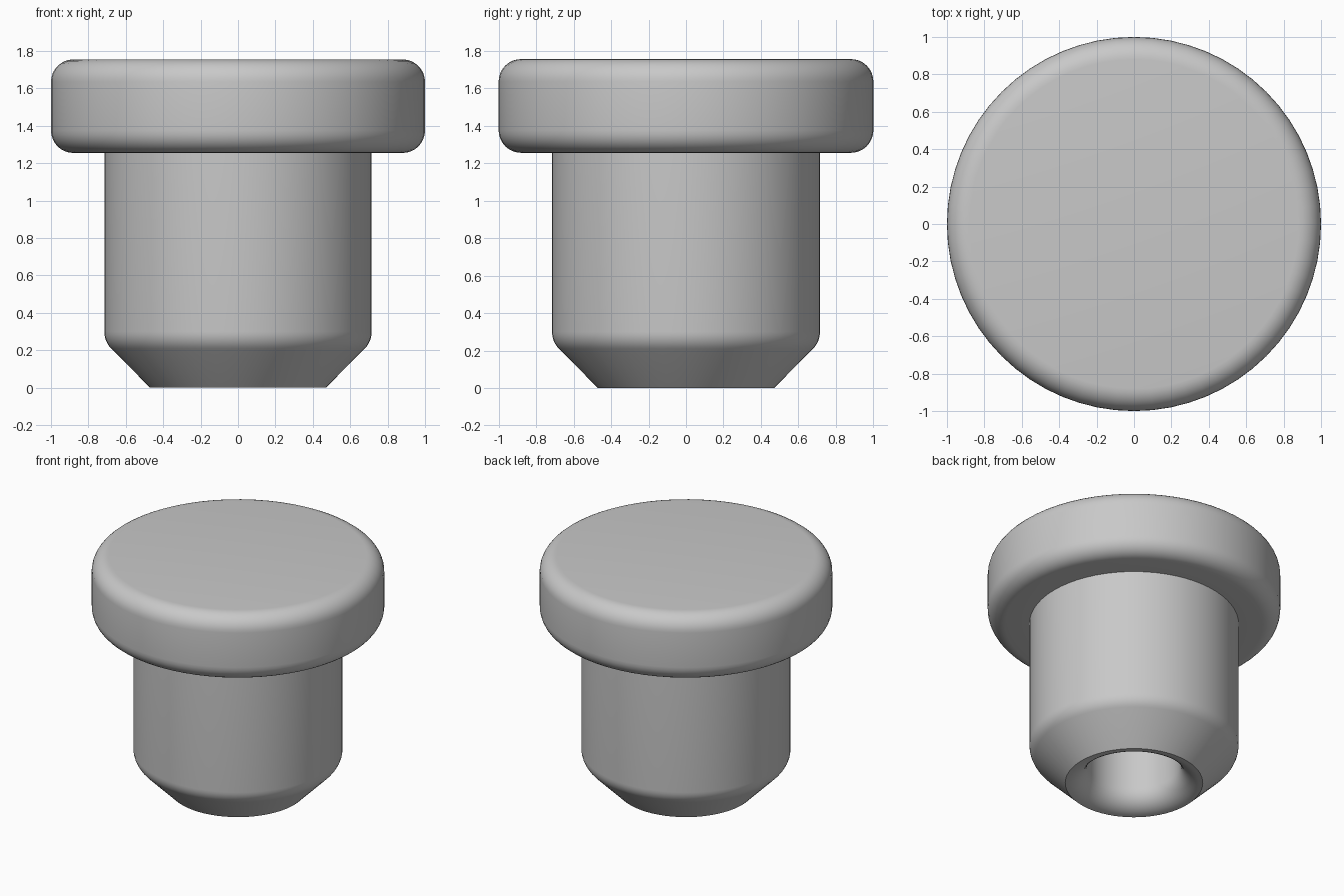
import bpy
import bmesh
from math import cos, sin, pi, radians

SEGMENTS = 64

cube = bpy.data.objects.get("Cube")
if cube:
    bpy.data.objects.remove(cube, do_unlink=True)

# Plain grey rubber
rubber = bpy.data.materials.new("grey_rubber")
rubber.use_nodes = True
grey = (0.58, 0.58, 0.58, 1)
rubber.diffuse_color = grey
rubber.node_tree.nodes["Principled BSDF"].inputs["Base Color"].default_value = grey


def arc(cx, cz, radius, start, end, steps=8):
    """Points on a rounded corner of the profile, angles in degrees."""
    angles = [radians(start + (end - start) * i / steps) for i in range(steps + 1)]
    return [(cx + radius * cos(a), cz + radius * sin(a)) for a in angles]


def lathe(name, profile):
    """Spin an (r, z) profile around the z axis into a closed solid."""
    bm = bmesh.new()
    verts = [bm.verts.new((r, 0, z)) for r, z in profile]
    edges = [bm.edges.new(pair) for pair in zip(verts, verts[1:])]
    bmesh.ops.spin(bm, geom=verts + edges, cent=(0, 0, 0), axis=(0, 0, 1),
                   angle=2 * pi, steps=SEGMENTS, use_merge=True)
    bmesh.ops.remove_doubles(bm, verts=bm.verts, dist=0.0001)
    bmesh.ops.recalc_face_normals(bm, faces=bm.faces)
    mesh = bpy.data.meshes.new(name)
    bm.to_mesh(mesh)
    bm.free()
    mesh.materials.append(rubber)
    obj = bpy.data.objects.new(name, mesh)
    bpy.context.collection.objects.link(obj)
    bpy.ops.object.select_all(action='DESELECT')
    obj.select_set(True)
    bpy.context.view_layer.objects.active = obj
    bpy.ops.object.shade_smooth_by_angle(angle=radians(35))
    return obj


profile = [(0, 1.25), (0.32, 1.25)]            # blind end of the bore
profile += arc(0.47, 0.15, 0.15, 180, 270)     # rounded bore mouth
profile += arc(0.585, 0.3, 0.13, -45, 0, 6)    # tapered nose into the shank
profile += [(0.715, 1.255)]                    # shank up to the head
profile += arc(0.88, 1.375, 0.12, -90, 0)      # lower edge of the head
profile += arc(0.88, 1.635, 0.12, 0, 90)       # upper edge of the head
profile += [(0, 1.755)]                        # flat top
lathe("plug_body", profile)
